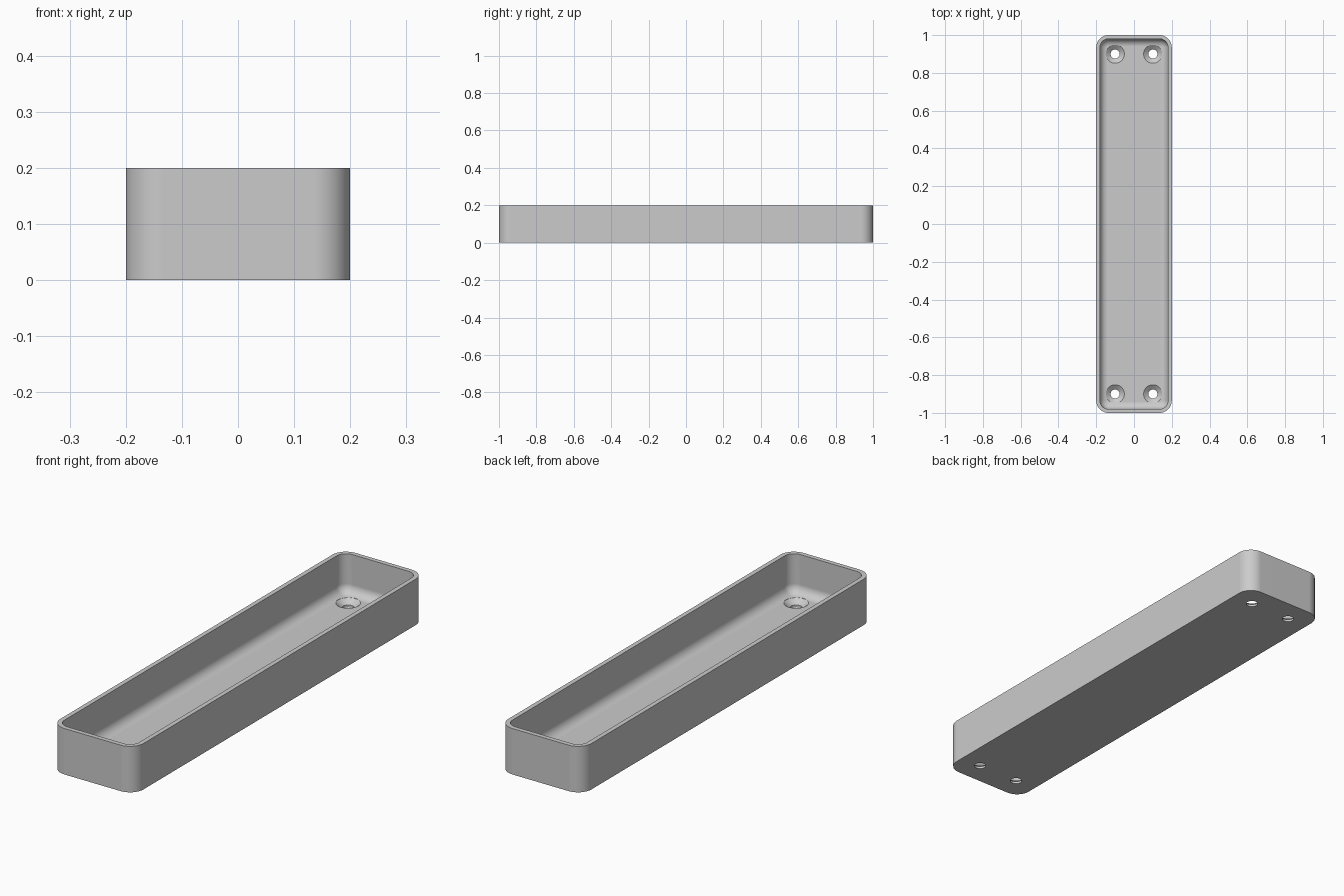
import bpy, bmesh, math

cube = bpy.data.objects.get("Cube")
if cube:
    bpy.data.objects.remove(cube, do_unlink=True)

HALF_X, HALF_Y, HEIGHT = 0.2, 1.0, 0.2
CORNER, WALL, FLOOR, FILLET = 0.065, 0.02, 0.03, 0.04
ARC = 10

grey = bpy.data.materials.new("plain grey")
grey.use_nodes = True
colour = (0.6, 0.6, 0.6, 1)
grey.diffuse_color = colour
grey.node_tree.nodes["Principled BSDF"].inputs["Base Color"].default_value = colour


def rounded_ring(bm, inset, z):
    """Rounded rectangle of vertices, shrunk by inset."""
    radius = max(CORNER - inset, 0.004)
    cx, cy = HALF_X - inset - radius, HALF_Y - inset - radius
    ring = []
    for quarter, (sx, sy) in enumerate([(1, 1), (-1, 1), (-1, -1), (1, -1)]):
        for i in range(ARC + 1):
            a = (quarter + i / ARC) * math.pi / 2
            ring.append(bm.verts.new((sx * cx + radius * math.cos(a),
                                      sy * cy + radius * math.sin(a), z)))
    return ring


def loft(bm, rings):
    """Closed solid skinned through a list of vertex rings."""
    for low, high in zip(rings, rings[1:]):
        n = len(low)
        for i in range(n):
            j = (i + 1) % n
            bm.faces.new((low[i], low[j], high[j], high[i]))
    bm.faces.new(rings[0][::-1])
    bm.faces.new(rings[-1])


def make_object(name, bm):
    bmesh.ops.recalc_face_normals(bm, faces=bm.faces[:])
    mesh = bpy.data.meshes.new(name)
    bm.to_mesh(mesh)
    bm.free()
    mesh.materials.append(grey)
    obj = bpy.data.objects.new(name, mesh)
    bpy.context.collection.objects.link(obj)
    return obj


# Tray: outer wall, rim, inner wall, then a fillet down to the floor
profile = [(0, 0), (0, HEIGHT), (WALL, HEIGHT)]
for i in range(ARC + 1):
    a = i / ARC * math.pi / 2
    profile.append((WALL + FILLET * (1 - math.cos(a)),
                    FLOOR + FILLET * (1 - math.sin(a))))
bm = bmesh.new()
loft(bm, [rounded_ring(bm, inset, z) for inset, z in profile])
tray = make_object("tray", bm)

# Countersunk screw holes near the four corners
bm = bmesh.new()
for x in (-0.1, 0.1):
    for y in (-0.9, 0.9):
        rings = []
        for r, z in [(0.024, -0.05), (0.024, 0.01), (0.049, FLOOR), (0.049, 0.1)]:
            rings.append([bm.verts.new((x + r * math.cos(t * math.tau / 40),
                                        y + r * math.sin(t * math.tau / 40), z))
                          for t in range(40)])
        loft(bm, rings)
cutter = make_object("screw_hole_cutter", bm)
cutter.hide_render = True

cut = tray.modifiers.new("screw holes", 'BOOLEAN')
cut.operation = 'DIFFERENCE'
cut.solver = 'EXACT'
cut.object = cutter
bpy.ops.object.select_all(action='DESELECT')
tray.select_set(True)
bpy.context.view_layer.objects.active = tray
bpy.ops.object.modifier_apply(modifier=cut.name)
bpy.data.objects.remove(cutter, do_unlink=True)

# Smooth corners and fillets, crisp rim and hole edges
bpy.ops.object.shade_smooth_by_angle(angle=math.radians(30))
weighted = tray.modifiers.new("even shading", 'WEIGHTED_NORMAL')
weighted.keep_sharp = True
